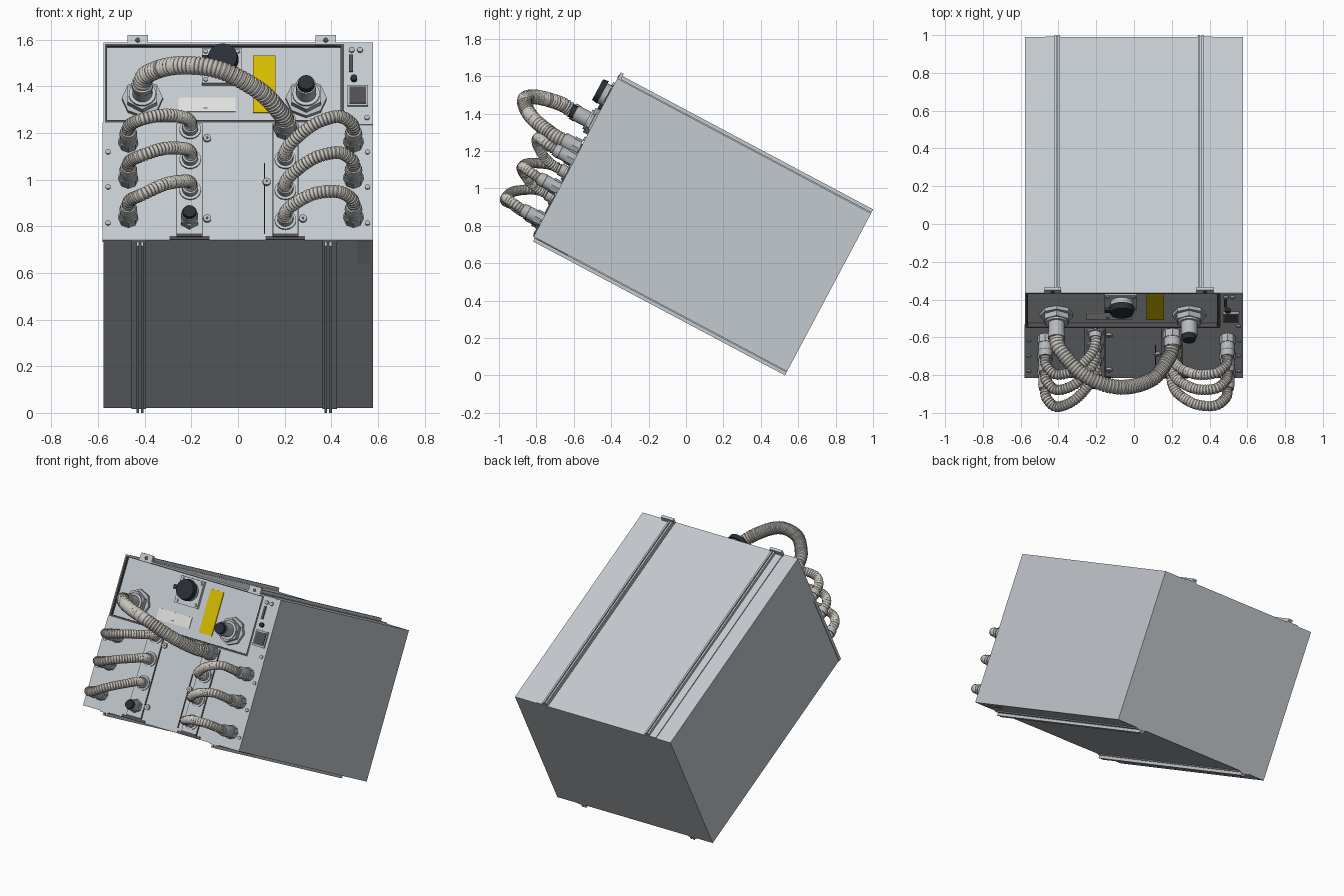
import bpy, bmesh, math
from mathutils import Matrix, Vector

cube = bpy.data.objects.get("Cube")
if cube:
    bpy.data.objects.remove(cube, do_unlink=True)

# Whole cabinet leans back; parts use (x across, q out of the front, h up the front)
TILT = Matrix.Translation((0, -0.815, 0.742)) @ Matrix.Rotation(math.radians(-28), 4, 'X')
made = []


def material(name, *rgb):
    m = bpy.data.materials.new(name)
    m.use_nodes = True
    m.diffuse_color = (*rgb, 1)
    m.node_tree.nodes["Principled BSDF"].inputs["Base Color"].default_value = (*rgb, 1)
    return m


SHELL = material("pale blue grey", 0.55, 0.585, 0.62)
METAL = material("fitting grey", 0.47, 0.485, 0.50)
HOSE = material("warm hose grey", 0.58, 0.55, 0.51)
DARK = material("black rubber", 0.022, 0.03, 0.037)
TRIM = material("dark grey trim", 0.08, 0.08, 0.085)
YELLOW = material("warning yellow", 0.67, 0.50, 0.0)
LABEL = material("label white", 0.74, 0.74, 0.73)


def finish(name, bm, mat):
    bmesh.ops.recalc_face_normals(bm, faces=bm.faces)
    bm.transform(TILT)
    mesh = bpy.data.meshes.new(name)
    bm.to_mesh(mesh)
    bm.free()
    mesh.materials.append(mat)
    ob = bpy.data.objects.new(name, mesh)
    bpy.context.collection.objects.link(ob)
    made.append(ob)


def box(name, mat, x, q, h):
    """Block between pairs of x, q and h limits."""
    bm = bmesh.new()
    mid = [(a + b) / 2 for a, b in (x, q, h)]
    size = [abs(b - a) for a, b in (x, q, h)]
    place = Matrix.Translation((mid[0], -mid[1], mid[2])) @ Matrix.Diagonal((*size, 1))
    bmesh.ops.create_cube(bm, size=1, matrix=place)
    finish(name, bm, mat)


def disc(name, mat, x, h, r, q0, q1, sides=24, r_end=None):
    """Round or many-sided plug standing out of the front."""
    bm = bmesh.new()
    place = Matrix.Translation((x, -(q0 + q1) / 2, h)) @ Matrix.Rotation(math.pi / 2, 4, 'X')
    bmesh.ops.create_cone(bm, cap_ends=True, segments=sides, radius1=r,
                          radius2=r if r_end is None else r_end, depth=q1 - q0, matrix=place)
    finish(name, bm, mat)


def smooth_path(points, step):
    """Catmull-Rom curve through the points, resampled at even steps."""
    p = [Vector((x, -q, h)) for x, q, h in points]
    p = [2 * p[0] - p[1]] + p + [2 * p[-1] - p[-2]]
    dense = []
    for a, b, c, d in zip(p, p[1:], p[2:], p[3:]):
        for i in range(80):
            t = i / 80
            dense.append(0.5 * (2 * b + (c - a) * t + (2 * a - 5 * b + 4 * c - d) * t * t
                                + (3 * b - a - 3 * c + d) * t ** 3))
    dense.append(p[-2])
    out, travelled = [dense[0]], 0
    for a, b in zip(dense, dense[1:]):
        travelled += (b - a).length
        if travelled >= step:
            out.append(b)
            travelled -= step
    return out


def hose(name, points, r, pitch, sides=14):
    """Corrugated tube: four rings to each ridge."""
    path = smooth_path(points, pitch / 4)
    bm = bmesh.new()
    rings = []
    tangent = (path[1] - path[0]).normalized()
    side = tangent.orthogonal().normalized()
    for i, c in enumerate(path):
        new = (path[min(i + 1, len(path) - 1)] - path[max(i - 1, 0)]).normalized()
        side = tangent.rotation_difference(new) @ side
        tangent = new
        up = tangent.cross(side)
        rad = r * (1, 1, 0.97, 0.87)[i % 4]
        rings.append([bm.verts.new(c + rad * (side * math.cos(a) + up * math.sin(a)))
                      for a in (math.tau * k / sides for k in range(sides))])
    for a, b in zip(rings, rings[1:]):
        for k in range(sides):
            n = (k + 1) % sides
            bm.faces.new((a[k], a[n], b[n], b[k]))
    bm.faces.new(rings[0])
    bm.faces.new(rings[-1])
    finish(name, bm, HOSE)


# Cabinet shell, lower front panel and lips round the recessed upper panel
L, R, TOP, SPLIT, DEEP = -0.577, 0.578, 0.957, 0.568, -1.535
box("cabinet_shell", SHELL, (L, R), (DEEP, -0.02), (0, TOP))
box("lower_panel", SHELL, (L - 0.004, R), (-0.02, 0), (0, SPLIT))
box("top_lip", SHELL, (L, R), (-0.02, 0), (TOP - 0.006, TOP))
box("left_lip", SHELL, (L, L + 0.006), (-0.02, 0), (SPLIT, TOP))
box("control_plate", SHELL, (0.455, R), (-0.02, 0.002), (SPLIT - 0.01, TOP - 0.006))
box("top_trim", TRIM, (L + 0.006, 0.455), (-0.02, -0.003), (TOP - 0.014, TOP - 0.006))
box("bottom_trim", TRIM, (L + 0.006, 0.455), (-0.02, 0.002), (SPLIT, SPLIT + 0.012))
box("left_trim", TRIM, (L + 0.006, L + 0.015), (-0.02, -0.003), (SPLIT, TOP - 0.006))
box("right_trim", TRIM, (0.439, 0.455), (-0.02, -0.003), (SPLIT, TOP - 0.006))

# Mounting rails above and below with lips toward the middle, and front tabs on the top pair
RAILS = (("top", TOP, 1, (-0.47, 0.416), 0.082, (0.048, 0.066)),
         ("bottom", 0, -1, (-0.457, 0.424), 0.062, (0.022, 0.042)))
for place, base, sign, outer, width, lips in RAILS:
    for label, x, inward in zip(("right", "left"), outer, (1, -1)):
        box(f"{label}_{place}_rail", SHELL, (x, x + inward * width), (DEEP, -0.005), (base, base + sign * 0.006))
        for lip in lips:
            a = x + inward * lip
            box(f"{label}_{place}_rail_lip", SHELL, (a, a + inward * 0.011), (DEEP, -0.01),
                (base, base + sign * 0.024))
        if place == "top":
            mid = x + inward * 0.04
            box(f"{label}_mount_tab", SHELL, (mid - 0.044, mid + 0.044), (-0.018, 0), (TOP - 0.01, TOP + 0.037))
            disc(f"{label}_tab_hole", TRIM, mid, TOP + 0.012, 0.011, 0, 0.003, 16)

# Lower panel strips, dark notches at their feet, door slot and screws
for label, x in (("right", -0.208), ("left", 0.202)):
    box(f"{label}_port_strip", SHELL, (x - 0.053, x + 0.053), (0, 0.008), (0.025, 0.56))
    box(f"{label}_strip_notch", TRIM, (x - 0.085, x + 0.085), (0, 0.004), (0, 0.017))
    box(f"{label}_strip_foot", TRIM, (x - 0.053, x + 0.053), (0, 0.008), (0.012, 0.025))
    for edge in (-0.055, 0.055):
        box(f"{label}_strip_seam", TRIM, (x + edge - 0.0015, x + edge + 0.0015), (0, 0.006), (0.012, 0.56))
box("door_slot", TRIM, (0.111, 0.116), (0, 0.006), (0.03, 0.37))
for x, h in ((-0.132, 0.49), (-0.132, 0.1), (0.278, 0.1), (0.123, 0.278)):
    disc("panel_latch", METAL, x, h, 0.017, 0, 0.012, 16)
    disc("latch_centre", TRIM, x, h, 0.005, 0.012, 0.014, 12)
for x in (-0.557, 0.555):
    for h in (0.08, 0.255, 0.425):
        disc("panel_screw", METAL, x, h, 0.011, 0, 0.008, 12)

# Outer fittings, inner sockets and the six small hoses
OUTER = (0.465, 0.29, 0.1)
SIDES = (("right", -0.47, -0.205, (0.53, 0.385, 0.235)), ("left", 0.495, 0.203, (0.385, 0.235, 0.09)))
for label, xo, xi, inner in SIDES:
    for k, (ho, hi) in enumerate(zip(OUTER, inner)):
        disc(f"{label}_outer_nut_{k}", METAL, xo, ho, 0.042, 0, 0.045, 8)
        disc(f"{label}_outer_sleeve_{k}", METAL, xo, ho, 0.036, 0.045, 0.085)
        disc(f"{label}_outer_ring_{k}", TRIM, xo, ho, 0.036, 0.085, 0.09)
        disc(f"{label}_outer_collar_{k}", METAL, xo, ho, 0.038, 0.09, 0.122, 24, 0.033)
        disc(f"{label}_socket_flange_{k}", SHELL, xi, hi, 0.046, 0.008, 0.016)
        disc(f"{label}_socket_collar_{k}", METAL, xi, hi, 0.034, 0.016, 0.045)
        # Bow the hose across, standing furthest out past its middle
        mix = lambda t: xi + (xo - xi) * t
        rise = 0.013 if label == "left" else 0.0
        hose(f"{label}_small_hose_{k}", [
            (xi, 0.03, hi), (xi, 0.08, hi), (mix(0.11), 0.145, hi + (ho - hi) * 0.2),
            (mix(0.42), 0.215, hi + (ho - hi) * 0.6 + rise), (mix(0.77), 0.226, ho + rise),
            (mix(0.97), 0.175, ho + rise / 2), (xo, 0.12, ho), (xo, 0.1, ho)], 0.028, 0.0155)

# Spare capped socket
disc("spare_socket_nut", METAL, -0.208, 0.088, 0.042, 0.008, 0.04, 6)
disc("spare_socket_sleeve", METAL, -0.208, 0.088, 0.034, 0.04, 0.08)
disc("spare_socket_cap", DARK, -0.208, 0.088, 0.031, 0.08, 0.098, 16, 0.028)

# Large fittings on the upper panel
for label, x, h in (("right", -0.41, 0.69), ("left", 0.292, 0.69)):
    disc(f"{label}_large_flange", METAL, x, h, 0.088, -0.02, 0.0, 8)
    disc(f"{label}_large_nut", METAL, x, h, 0.073, 0.0, 0.03, 6)
    disc(f"{label}_large_ring", SHELL, x, h, 0.058, 0.03, 0.04)
    disc(f"{label}_large_sleeve", METAL, x, h, 0.043, 0.04, 0.115)
disc("large_cap", DARK, 0.292, 0.69, 0.037, 0.115, 0.142, 16, 0.034)
disc("large_hose_collar", METAL, -0.41, 0.69, 0.046, 0.1, 0.13)
disc("large_hose_socket", METAL, 0.203, 0.53, 0.05, 0.008, 0.05, 8)
disc("large_hose_socket_collar", METAL, 0.203, 0.53, 0.044, 0.05, 0.1)
hose("large_hose", [(-0.41, 0.08, 0.69), (-0.41, 0.13, 0.69), (-0.385, 0.21, 0.695),
                    (-0.26, 0.34, 0.665), (-0.08, 0.385, 0.62), (0.09, 0.309, 0.56),
                    (0.18, 0.17, 0.53), (0.203, 0.09, 0.53), (0.203, 0.06, 0.53)], 0.04, 0.018, 16)

# Round covered connector on a square flange
box("connector_flange", SHELL, (-0.155, 0.015), (-0.02, 0.0), (0.76, 0.93))
for x in (-0.138, -0.002):
    for h in (0.777, 0.913):
        disc("flange_screw", METAL, x, h, 0.01, 0.0, 0.007, 10)
disc("connector_barrel", METAL, -0.065, 0.85, 0.06, 0.0, 0.035)
disc("connector_cover", DARK, -0.065, 0.855, 0.068, 0.035, 0.067, 24, 0.062)
box("cover_lug", DARK, (-0.155, -0.12), (0.038, 0.056), (0.84, 0.868))

# Plates and labels
box("yellow_plate", YELLOW, (0.065, 0.16), (-0.02, -0.014), (0.625, 0.902))
box("white_label", LABEL, (-0.255, -0.01), (-0.02, -0.016), (0.63, 0.7))
box("label_line", TRIM, (-0.148, -0.13), (-0.016, -0.0145), (0.645, 0.649))
box("underside_label", METAL, (0.51, 0.565), (-0.21, -0.02), (-0.003, 0))

# Control strip
for x in (0.487, 0.523):
    disc("control_button", METAL, x, 0.918, 0.012, 0.002, 0.012, 16)
box("control_slot", TRIM, (0.476, 0.492), (0.002, 0.008), (0.812, 0.895))
disc("control_knob", DARK, 0.497, 0.778, 0.014, 0.002, 0.02, 16)
box("display_frame", METAL, (0.47, 0.557), (0.002, 0.012), (0.645, 0.745))
box("display_window", TRIM, (0.478, 0.549), (0.012, 0.016), (0.655, 0.735))
disc("strip_screw", METAL, 0.553, 0.59, 0.011, 0.002, 0.01, 12)

# Smooth round parts, keep hard edges
bpy.ops.object.select_all(action='DESELECT')
for ob in made:
    ob.select_set(True)
bpy.context.view_layer.objects.active = made[0]
bpy.ops.object.shade_smooth_by_angle(angle=math.radians(32))
